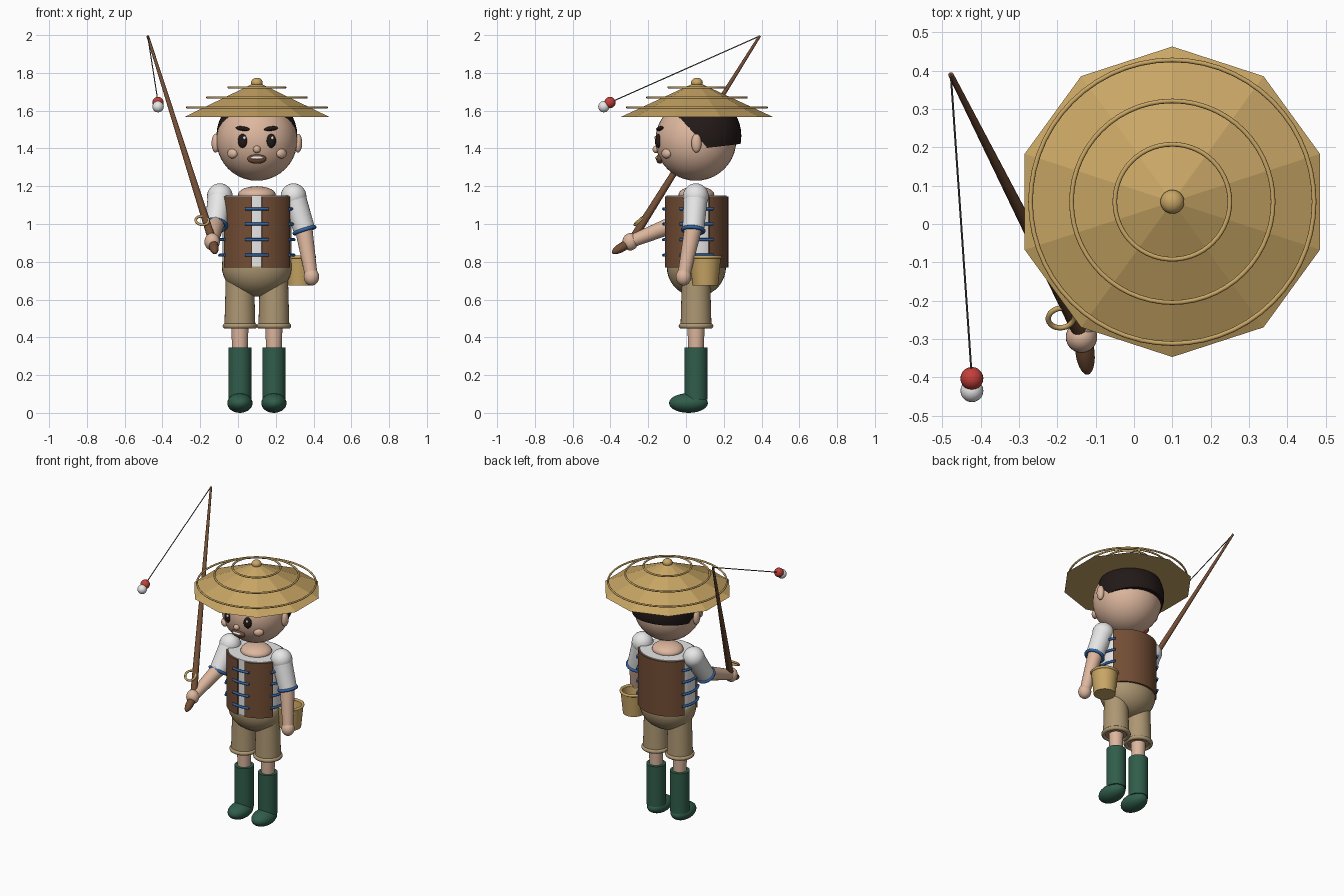
import bpy, bmesh, math
from mathutils import Vector, Matrix

if "Cube" in bpy.data.objects:
    bpy.data.objects.remove(bpy.data.objects["Cube"])

CX, CY = 0.10, 0.055          # body axis


def material(name, rgb):
    m = bpy.data.materials.new(name)
    m.diffuse_color = (*rgb, 1)
    m.use_nodes = True
    m.node_tree.nodes["Principled BSDF"].inputs["Base Color"].default_value = m.diffuse_color
    return m


SKIN = material("skin", (0.72, 0.47, 0.34))
STRAW = material("straw", (0.58, 0.38, 0.13))
BROWN = material("brown", (0.17, 0.075, 0.035))
DARK = material("dark_hair", (0.016, 0.010, 0.009))
WHITE = material("white", (0.80, 0.80, 0.80))
BLUE = material("blue", (0.03, 0.13, 0.38))
KHAKI = material("khaki", (0.42, 0.31, 0.17))
GREEN = material("green", (0.03, 0.11, 0.07))
RED = material("red", (0.55, 0.05, 0.04))
GREY = material("line_grey", (0.12, 0.12, 0.12))


def finish(name, mat, smooth=True):
    o = bpy.context.object
    o.name = name
    o.data.materials.append(mat)
    if smooth:
        bpy.ops.object.shade_smooth_by_angle(angle=math.radians(40))
    return o


def facing(d):
    return Vector(d).to_track_quat('Z', 'Y').to_euler()


def ball(name, loc, r, mat, rot=(0, 0, 0), seg=28):
    bpy.ops.mesh.primitive_uv_sphere_add(segments=seg, ring_count=seg // 2, location=loc, rotation=rot)
    bpy.context.object.scale = r if isinstance(r, tuple) else (r, r, r)
    return finish(name, mat)


def rod(name, a, b, r1, r2, mat, seg=24):
    a, b = Vector(a), Vector(b)
    bpy.ops.mesh.primitive_cone_add(vertices=seg, radius1=r1, radius2=r2, depth=(b - a).length,
                                    location=(a + b) / 2, rotation=facing(b - a))
    return finish(name, mat)


def ring(name, loc, major, minor, mat, normal=(0, 0, 1), seg=40):
    bpy.ops.mesh.primitive_torus_add(major_radius=major, minor_radius=minor, major_segments=seg,
                                     minor_segments=10, location=loc, rotation=facing(normal))
    return finish(name, mat)


def mesh_object(name, bm, mat):
    bmesh.ops.recalc_face_normals(bm, faces=bm.faces)
    me = bpy.data.meshes.new(name)
    bm.to_mesh(me)
    bm.free()
    o = bpy.data.objects.new(name, me)
    bpy.context.collection.objects.link(o)
    bpy.ops.object.select_all(action='DESELECT')
    o.select_set(True)
    bpy.context.view_layer.objects.active = o
    return finish(name, mat)


def on_ellipse(deg, rx, ry, z):
    t = math.radians(deg)
    return Vector((CX + rx * math.cos(t), CY + ry * math.sin(t), z))


def vest_panel(name, a0, a1, n=18):
    """Thick curved panel around the torso between two angles."""
    bm = bmesh.new()
    rows = []
    for i in range(n + 1):
        a = a0 + (a1 - a0) * i / n
        rows.append([bm.verts.new(on_ellipse(a, rx, ry, z)) for rx, ry, z in
                     ((0.192, 0.169, 0.77), (0.192, 0.169, 1.145), (0.172, 0.148, 1.145), (0.172, 0.148, 0.77))])
    for p, q in zip(rows, rows[1:]):
        for k in range(4):
            bm.faces.new((p[k], p[(k + 1) % 4], q[(k + 1) % 4], q[k]))
    bm.faces.new(rows[0])
    bm.faces.new(rows[-1][::-1])
    return mesh_object(name, bm, BROWN)


def lace(name, a0, a1, z):
    """Cord following the torso curve."""
    cu = bpy.data.curves.new(name, 'CURVE')
    cu.dimensions = '3D'
    cu.bevel_depth, cu.bevel_resolution, cu.use_fill_caps = 0.008, 2, True
    sp = cu.splines.new('POLY')
    sp.points.add(8)
    for i, p in enumerate(sp.points):
        p.co = (*on_ellipse(a0 + (a1 - a0) * i / 8, 0.197, 0.174, z), 1)
    cu.materials.append(BLUE)
    bpy.context.collection.objects.link(bpy.data.objects.new(name, cu))


# Straw hat with floating hoops and knob
bpy.ops.mesh.primitive_cone_add(vertices=10, radius1=0.405, radius2=0, depth=0.187,
                                location=(CX, 0.058, 1.6595))
finish("hat", STRAW, smooth=False)
for r, z in ((0.37, 1.617), (0.263, 1.67), (0.15, 1.723)):
    ring("hat_hoop", (CX, 0.058, z), r, 0.006, STRAW, seg=56)
ball("hat_knob", (CX, 0.058, 1.748), (0.031, 0.031, 0.026), STRAW)

# Head and hair
HC = Vector((CX, 0.052, 1.443))
ball("head", HC, 0.214, SKIN, seg=40)
bm = bmesh.new()
bmesh.ops.create_uvsphere(bm, u_segments=40, v_segments=20, radius=0.214,
                          matrix=Matrix.Translation((CX, 0.079, 1.468)))
cut = bmesh.ops.bisect_plane(bm, geom=bm.verts[:] + bm.edges[:] + bm.faces[:], plane_co=(CX, 0.13, 1.405),
                             plane_no=(0, -0.12, 1), clear_inner=True)
bmesh.ops.edgeloop_fill(bm, edges=[e for e in cut['geom_cut'] if isinstance(e, bmesh.types.BMEdge)])
mesh_object("hair", bm, DARK)

# Face
for s in (-1, 1):
    ball("ear", (CX + s * 0.218, CY, 1.428), (0.022, 0.027, 0.05), SKIN, seg=20)
    ball("eye", (CX + s * 0.076, -0.146, 1.44), (0.026, 0.018, 0.037), DARK, (0, 0, s * 0.38), 20)
    ball("eye_glint", (CX + s * 0.074 + 0.008, -0.162, 1.456), (0.008, 0.005, 0.009), WHITE, seg=12)
    ball("eyebrow", (CX + s * 0.075, -0.137, 1.505), (0.04, 0.017, 0.012), DARK, (0, s * -0.12, s * 0.38), 20)
    ball("cheek", (CX + s * 0.13, -0.104, 1.373), (0.032, 0.02, 0.026), SKIN, (0, 0, s * 0.7), 20)
ball("nose", (CX, -0.157, 1.395), 0.02, SKIN, seg=16)
ball("mouth", (CX, -0.138, 1.345), (0.05, 0.02, 0.026), BROWN, seg=24)
ball("teeth", (CX, -0.151, 1.35), (0.036, 0.012, 0.009), WHITE, seg=16)

# Torso: neck, shirt, vest, laces
ball("neck", (CX, CY, 1.155), (0.10, 0.095, 0.045), SKIN)
shirt = rod("shirt", (CX, CY, 0.775), (CX, CY, 1.15), 1, 1, WHITE, 48)
shirt.scale = (0.182, 0.159, 1)
vest_panel("vest_back", 24, 156)
vest_panel("vest_front_right", 204, 262)
vest_panel("vest_front_left", 278, 336)
for z in (1.08, 1.0, 0.917, 0.835):
    lace("front_lace", 252, 288, z)
    lace("side_lace", -30, 30, z)
    lace("side_lace", 150, 210, z)

# Shorts, legs and boots
ball("hips", (CX, CY, 0.775), (0.186, 0.157, 0.16), KHAKI, seg=36)
for s in (-1, 1):
    x, y = CX + s * 0.09, 0.053
    rod("shorts_leg", (x, y, 0.455), (x, y, 0.74), 0.082, 0.074, KHAKI, 32)
    ring("shorts_cuff", (x, y, 0.46), 0.078, 0.014, KHAKI)
    rod("leg", (x, y, 0.30), (x, y, 0.50), 0.04, 0.047, SKIN)
    rod("boot_shaft", (x, y, 0.07), (x, y, 0.347), 0.061, 0.061, GREEN, 32)
    ball("boot_foot", (x, 0.013, 0.052), (0.067, 0.103, 0.052), GREEN)

# Arms: shoulder, cuff, hand positions
arms = (((0.294, 0.052, 1.147), (0.352, 0.038, 0.967), (0.389, -0.013, 0.72)),
        ((-0.096, 0.052, 1.147), (-0.118, -0.045, 0.995), (-0.137, -0.295, 0.906)))
for sh, cuff, hand in arms:
    d = Vector(cuff) - Vector(sh)
    ball("shoulder", sh, 0.068, WHITE)
    rod("sleeve", sh, cuff, 0.064, 0.057, WHITE, 28)
    ring("sleeve_cuff", cuff, 0.056, 0.010, BLUE, d)
    rod("forearm", Vector(cuff) - d * 0.1, hand, 0.047, 0.033, SKIN)
    ball("hand", hand, (0.041, 0.041, 0.046), SKIN)

# Fishing rod, guide ring, line and float
TIP = Vector((-0.478, 0.39, 1.995))
rod("rod_shaft", (-0.132, -0.295, 0.90), TIP, 0.022, 0.007, BROWN, 16)
butt, grip = Vector((-0.121, -0.392, 0.846)), Vector((-0.135, -0.275, 0.915))
ball("rod_handle", (butt + grip) / 2, (0.025, 0.025, (grip - butt).length / 2), BROWN, facing(grip - butt), 20)
ring("rod_ring", (-0.19, -0.245, 1.018), 0.034, 0.007, STRAW, (0.1, -0.65, 0.75), 24)
rod("fishing_line", TIP, (-0.423, -0.403, 1.643), 0.003, 0.003, GREY, 6)
ball("float_top", (-0.423, -0.403, 1.643), 0.030, RED, seg=20)
ball("float_bottom", (-0.423, -0.435, 1.621), 0.030, WHITE, seg=20)

# Open bucket hanging at the hip
bm = bmesh.new()
loops = []
for r, z in ((0.068, 0.675), (0.083, 0.825), (0.075, 0.825), (0.062, 0.69)):
    loops.append([bm.verts.new((0.325 + r * math.cos(i * math.tau / 32), 0.102 + r * math.sin(i * math.tau / 32), z))
                  for i in range(32)])
for p, q in zip(loops, loops[1:]):
    for i in range(32):
        j = (i + 1) % 32
        bm.faces.new((p[i], p[j], q[j], q[i]))
bm.faces.new(loops[0])
bm.faces.new(loops[-1])
mesh_object("bucket", bm, STRAW)
ring("bucket_rim", (0.325, 0.102, 0.825), 0.08, 0.009, STRAW)
